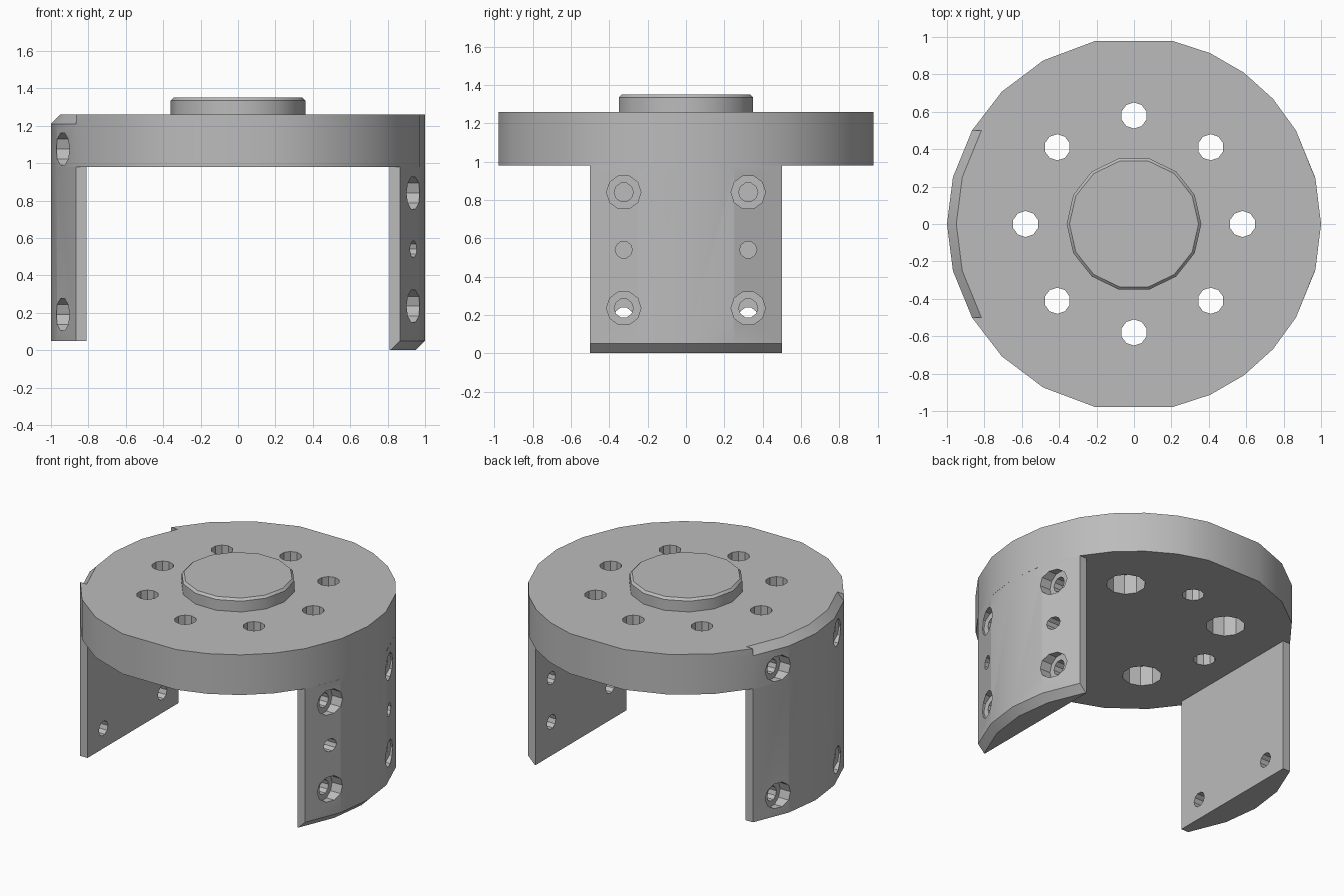
import bpy, bmesh
from math import sin, cos, pi, radians
from mathutils import Matrix, Vector

cube = bpy.data.objects.get("Cube")
if cube:
    bpy.data.objects.remove(cube, do_unlink=True)

metal = bpy.data.materials.new("plain_grey")
metal.use_nodes = True
GREY = (0.5, 0.5, 0.5, 1)
metal.diffuse_color = GREY
metal.node_tree.nodes["Principled BSDF"].inputs["Base Color"].default_value = GREY

BOTTOM, TOP, CHAMFER = 0.98, 1.26, 0.05
INNER = 0.81          # flat inside face of the legs


def loft(bm, rings):
    """Closed solid through rings that hold equal numbers of points."""
    loops = [[bm.verts.new(p) for p in ring] for ring in rings]
    for a, b in zip(loops, loops[1:]):
        for i in range(len(a)):
            j = (i + 1) % len(a)
            bm.faces.new((a[i], a[j], b[j], b[i]))
    bm.faces.new(loops[0][::-1])
    bm.faces.new(loops[-1])


def finish(bm, name):
    bmesh.ops.remove_doubles(bm, verts=bm.verts, dist=1e-5)
    bmesh.ops.recalc_face_normals(bm, faces=bm.faces)
    mesh = bpy.data.meshes.new(name)
    bm.to_mesh(mesh)
    bm.free()
    mesh.materials.append(metal)
    obj = bpy.data.objects.new(name, mesh)
    bpy.context.collection.objects.link(obj)
    return obj


def circle(radius, count, z, turn=0):
    return [Vector((radius * cos(2 * pi * i / count + turn),
                    radius * sin(2 * pi * i / count + turn), z)) for i in range(count)]


def drill(bm, steps, place):
    """Stepped hole cutter: steps are (radius, depth) pairs along local z."""
    loft(bm, [[place @ p for p in circle(r, 10, z, pi / 10)] for r, z in steps])


def cut(obj, bm):
    cutter = finish(bm, obj.name + "_cutter")
    cutter.hide_render = True
    mod = obj.modifiers.new("holes", "BOOLEAN")
    mod.operation, mod.solver, mod.object = "DIFFERENCE", "EXACT", cutter
    deps = bpy.context.evaluated_depsgraph_get()
    mesh = bpy.data.meshes.new_from_object(obj.evaluated_get(deps))
    obj.modifiers.clear()
    obj.data = mesh
    bpy.data.objects.remove(cutter, do_unlink=True)


def sideways(side, y, z):
    """Local z runs outward along x on the given side."""
    return Matrix.Translation((0, y, z)) @ Matrix.Rotation(side * pi / 2, 4, "Y")


# Disc outline: finer facets on one half; the 150 degree corners are doubled for the notch
half = [14, 30, 42, 54, 66, 78, 102, 119, 135, 150, 150, 165.5]
angles = [0] + half + [180] + [360 - a for a in reversed(half)]
outline = [Vector((cos(radians(a)), sin(radians(a)), 0)) for a in angles]
first = half.index(150) + 2
last = len(angles) - first


def at(points, z):
    return [Vector((p.x, p.y, z)) for p in points]


# Disc with a chamfered notch over the right leg
notched = [p + Vector((CHAMFER, 0, 0)) if first <= i <= last else p
           for i, p in enumerate(outline)]
bm = bmesh.new()
loft(bm, [at(outline, BOTTOM), at(outline, TOP - CHAMFER), at(notched, TOP)])
disc = finish(bm, "disc")

# Ring of bolt holes, the diagonal ones widened underneath, and two side screw holes
bm = bmesh.new()
for k in range(8):
    a = k * pi / 4
    place = Matrix.Translation((0.58 * cos(a), 0.58 * sin(a), 0))
    wide = 0.125 if k % 2 else 0.07
    steps = [(0.07, 0.9), (0.07, 1.4)]
    if k % 2:
        steps = [(wide, 0.9), (wide, 1.12), (0.07, 1.12), (0.07, 1.4)]
    drill(bm, steps, place)
for y in (-0.325, 0.325):
    drill(bm, [(0.05, 0.68), (0.05, 0.89), (0.09, 0.89), (0.09, 1.1)],
          sideways(-1, y, 1.075))
cut(disc, bm)


# Legs: flat inside, outside follows the disc rim
def leg(name, side, foot, chamfered, bores, pins):
    bm = bmesh.new()
    arc = [Vector((side * cos(radians(a)), sin(radians(a)), 0))
           for a in (-30, -14.5, 0, 14.5, 30)]
    back = [Vector((side * INNER, y, 0)) for y in (0.5, -0.5)]
    rings = [at(arc + back, foot), at(arc + back, BOTTOM)]
    if chamfered:
        shifted = [p - Vector((side * CHAMFER, 0, 0)) for p in arc]
        rings = [at(shifted + back, foot), at(arc + back, foot + CHAMFER), rings[1]]
    loft(bm, rings)
    obj = finish(bm, name)
    bm = bmesh.new()
    for y in (-0.325, 0.325):
        for z in bores:
            drill(bm, [(0.05, 0.7), (0.05, 0.89), (0.09, 0.89), (0.09, 1.1)],
                  sideways(side, y, z))
        for z in pins:
            drill(bm, [(0.045, 0.7), (0.045, 1.1)], sideways(side, y, z))
    cut(obj, bm)
    return obj


left_leg = leg("left_leg", 1, 0, True, (0.235, 0.84), (0.54,))
right_leg = leg("right_leg", -1, 0.05, False, (0.19,), ())

# Raised hub with a small top bevel
bm = bmesh.new()
loft(bm, [circle(0.36, 14, TOP), circle(0.36, 14, 1.335), circle(0.345, 14, 1.35)])
hub = finish(bm, "hub")

# Soft facets, sharp corners
bpy.ops.object.select_all(action="DESELECT")
for obj in (disc, left_leg, right_leg, hub):
    obj.select_set(True)
bpy.context.view_layer.objects.active = disc
bpy.ops.object.shade_smooth_by_angle(angle=radians(30))
